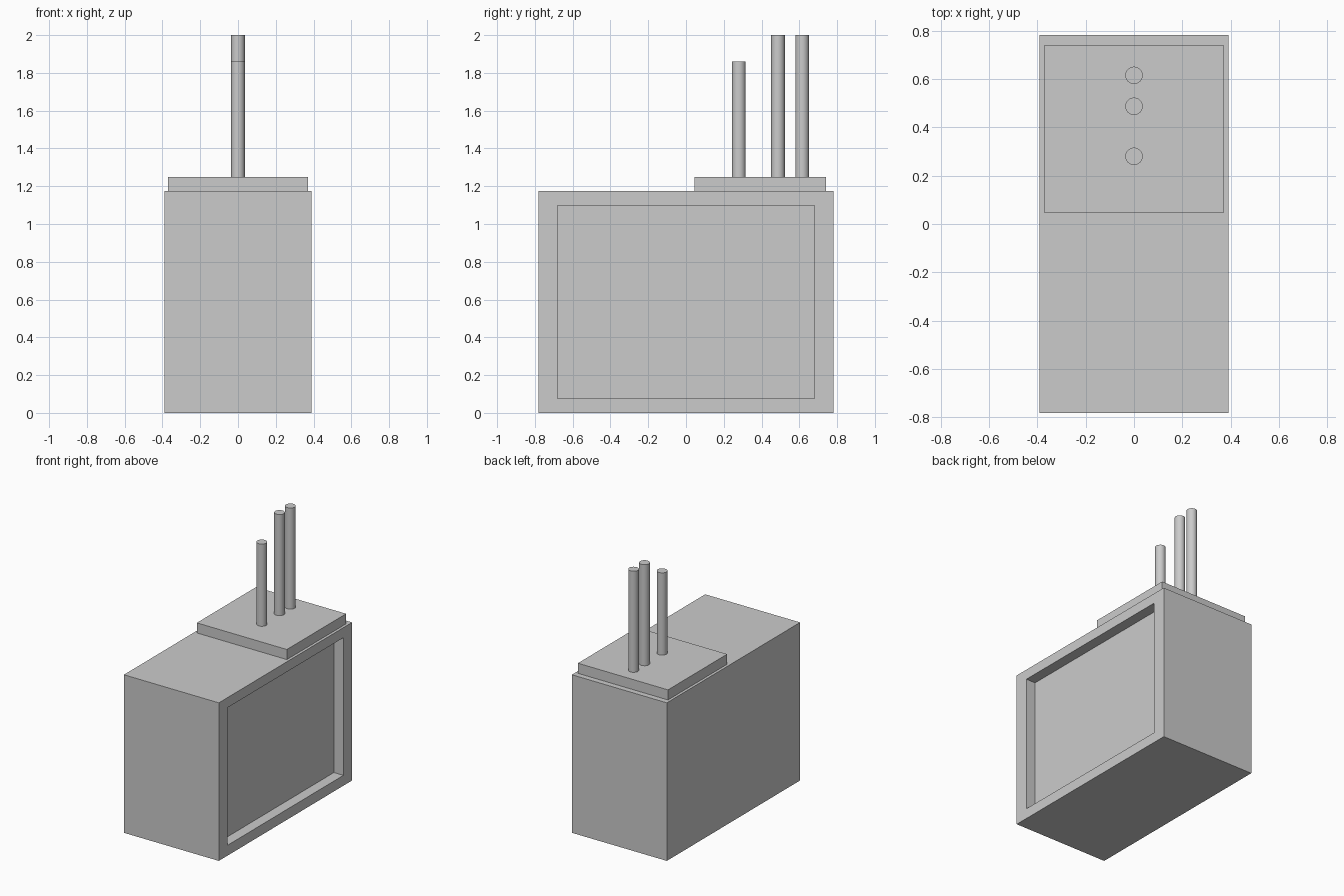
import bpy, bmesh
from mathutils import Vector

if "Cube" in bpy.data.objects:
    bpy.data.objects.remove(bpy.data.objects["Cube"])


def box_mesh(lo, hi):
    lo, hi = Vector(lo), Vector(hi)
    bm = bmesh.new()
    bmesh.ops.create_cube(bm, size=1)
    bmesh.ops.scale(bm, vec=hi - lo, verts=bm.verts)
    bmesh.ops.translate(bm, vec=(lo + hi) / 2, verts=bm.verts)
    return bm


def finish(bm, name):
    bm.normal_update()
    mesh = bpy.data.meshes.new(name)
    bm.to_mesh(mesh)
    bm.free()
    obj = bpy.data.objects.new(name, mesh)
    bpy.context.collection.objects.link(obj)
    return obj


# Main housing with a recessed panel on the right side
W, D, H = 0.39, 0.782, 1.174
bm = box_mesh((-W, -D, 0), (W, D, H))
bm.normal_update()
side = next(f for f in bm.faces if f.normal.x > 0.9)
bmesh.ops.inset_individual(bm, faces=[side], thickness=0.05)
for v in side.verts:
    v.co.y = 0.68 if v.co.y > 0 else -0.68
    v.co.z = 1.099 if v.co.z > H / 2 else 0.077
inner = bmesh.ops.extrude_discrete_faces(bm, faces=[side])["faces"][0]
bmesh.ops.translate(bm, vec=(-0.078, 0, 0), verts=inner.verts)
finish(bm, "housing")

# Raised plate on the rear half of the top
finish(box_mesh((-0.37, 0.045, H), (0.37, 0.74, 1.249)), "top_plate")

# Row of upright pipes: y position and top height
for i, (y, top) in enumerate([(0.28, 1.86), (0.487, 2.0), (0.615, 2.0)], 1):
    bottom = 1.249
    bpy.ops.mesh.primitive_cylinder_add(vertices=32, radius=0.036, depth=top - bottom,
                                        location=(0, y, (top + bottom) / 2))
    bpy.context.object.name = f"pipe_{i}"
    bpy.ops.object.shade_smooth_by_angle()
